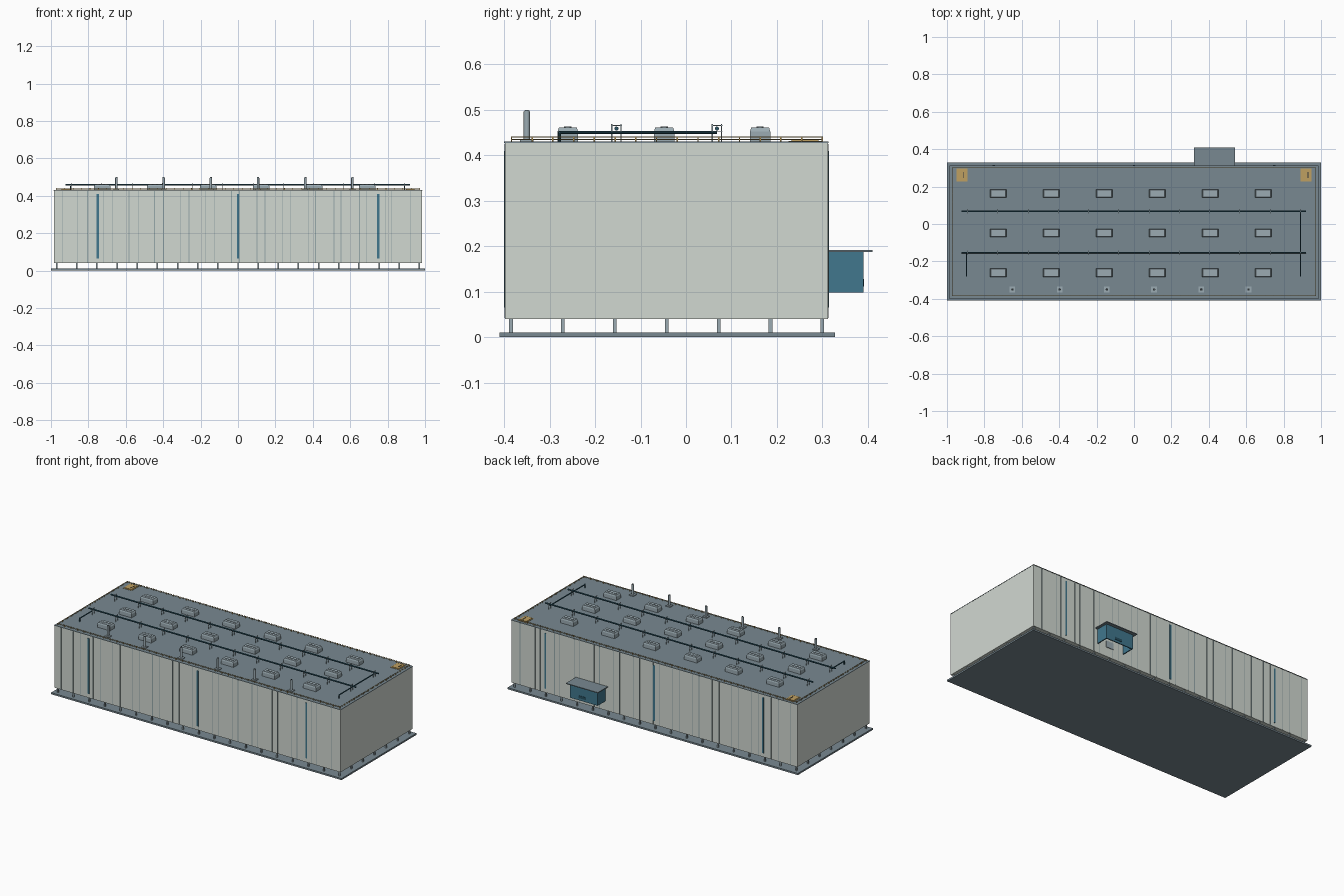
import bpy
import bmesh
from mathutils import Matrix, Vector

cube = bpy.data.objects.get("Cube")
if cube:
    bpy.data.objects.remove(cube, do_unlink=True)


def material(name, r, g, b):
    m = bpy.data.materials.new(name)
    m.use_nodes = True
    m.diffuse_color = (r, g, b, 1)
    m.node_tree.nodes["Principled BSDF"].inputs["Base Color"].default_value = (r, g, b, 1)
    return m


WALL = material("pale wall", 0.64, 0.69, 0.64)
ROOF = material("slate grey", 0.19, 0.25, 0.285)
TEAL = material("teal", 0.052, 0.185, 0.27)
PIPE = material("dark teal", 0.02, 0.08, 0.115)
METAL = material("light metal", 0.33, 0.41, 0.45)
GOLD = material("ochre", 0.52, 0.35, 0.12)
SEAM = material("seam grey", 0.31, 0.40, 0.41)
DARK = material("charcoal", 0.03, 0.035, 0.04)


class Part:
    """Collects simple solids into one named object."""

    def __init__(self):
        self.bm = bmesh.new()

    def box(self, x0, x1, y0, y1, z0, z1, taper=1.0):
        size = Vector((x1 - x0, y1 - y0, z1 - z0))
        mid = Vector((x0 + x1, y0 + y1, z0 + z1)) / 2
        mat = Matrix.Translation(mid) @ Matrix.Diagonal((*size, 1))
        verts = bmesh.ops.create_cube(self.bm, size=1, matrix=mat)["verts"]
        for v in verts:
            if v.co.z > mid.z:
                v.co.x = mid.x + (v.co.x - mid.x) * taper
                v.co.y = mid.y + (v.co.y - mid.y) * taper

    def block(self, x, y, w, d, z0, z1, taper=1.0):
        self.box(x - w / 2, x + w / 2, y - d / 2, y + d / 2, z0, z1, taper)

    def rod(self, a, b, r, sides=10):
        a, b = Vector(a), Vector(b)
        turn = (b - a).to_track_quat("Z", "Y").to_matrix().to_4x4()
        bmesh.ops.create_cone(self.bm, cap_ends=True, segments=sides, radius1=r, radius2=r,
                              depth=(b - a).length,
                              matrix=Matrix.Translation((a + b) / 2) @ turn)

    def done(self, name, mat, smooth=False):
        mesh = bpy.data.meshes.new(name)
        self.bm.to_mesh(mesh)
        self.bm.free()
        mesh.materials.append(mat)
        obj = bpy.data.objects.new(name, mesh)
        bpy.context.collection.objects.link(obj)
        if smooth:
            bpy.ops.object.select_all(action="DESELECT")
            obj.select_set(True)
            bpy.context.view_layer.objects.active = obj
            bpy.ops.object.shade_smooth_by_angle()


def spread(a, b, n):
    return [a + (b - a) * i / (n - 1) for i in range(n)]


FRONT, BACK, SIDE, TOP = -0.398, 0.312, 0.985, 0.43

# Ground slab and the piles carrying the building
p = Part()
p.box(-1, 1, -0.41, 0.328, 0, 0.01)
p.done("base_slab", ROOF)
p = Part()
for x in spread(-0.97, 0.97, 19):
    for y in spread(-0.385, 0.3, 7):
        p.block(x, y, 0.008, 0.008, 0.01, 0.042)
p.done("piles", METAL)

# Main hall and roof sheet
p = Part()
p.box(-SIDE, SIDE, FRONT, BACK, 0.04, 0.427)
p.done("hall_walls", WALL)
p = Part()
p.box(-SIDE - 0.001, SIDE + 0.001, FRONT - 0.002, BACK + 0.002, 0.427, TOP)
p.done("roof_sheet", ROOF)

# Panel joints and teal strips on both long walls
seams, strips = Part(), Part()
for y in (FRONT, BACK):
    for k in range(14):
        for x in (-0.857 + 0.137 * k, -0.94 + 0.1355 * k):
            seams.block(x, y, 0.004, 0.003, 0.042, 0.425)
    for x in (-0.75, 0, 0.75):
        strips.block(x, y, 0.011, 0.005, 0.065, 0.41)
seams.done("panel_joints", SEAM)
strips.done("wall_strips", TEAL)

# Low edge railing around the roof
p = Part()
for z in (0.435, 0.44):
    for y in (-0.384, 0.3):
        p.rod((-0.972, y, z), (0.972, y, z), 0.001, 6)
    for x in (-0.972, 0.972):
        p.rod((x, -0.384, z), (x, 0.3, z), 0.001, 6)
for x in spread(-0.972, 0.972, 44):
    for y in (-0.384, 0.3):
        p.block(x, y, 0.003, 0.003, TOP, 0.441)
for y in spread(-0.384, 0.3, 16):
    for x in (-0.972, 0.972):
        p.block(x, y, 0.003, 0.003, TOP, 0.441)
p.done("roof_railing", GOLD)

# Rooftop ventilation units with raised fan caps
units, caps = Part(), Part()
for x in spread(-0.727, 0.69, 6):
    for y in (0.163, -0.048, -0.26):
        units.block(x, y, 0.088, 0.045, TOP, 0.452)
        units.block(x, y, 0.088, 0.045, 0.452, 0.461, 0.88)
        for dx in (-0.022, 0, 0.022):
            caps.rod((x + dx, y, 0.46), (x + dx, y, 0.464), 0.008, 12)
units.done("vent_units", METAL)
caps.done("vent_fan_caps", METAL, True)

# Row of exhaust stacks along the front
feet, stacks, mouths = Part(), Part(), Part()
for x in spread(-0.65, 0.612, 6):
    feet.block(x, -0.35, 0.03, 0.03, TOP, 0.435)
    stacks.rod((x, -0.35, 0.434), (x, -0.35, 0.496), 0.007, 14)
    stacks.rod((x, -0.35, 0.492), (x, -0.35, 0.499), 0.0055, 14)
    mouths.rod((x, -0.35, 0.498), (x, -0.35, 0.5), 0.004, 14)
feet.done("stack_feet", METAL)
stacks.done("exhaust_stacks", METAL, True)
mouths.done("stack_mouths", DARK, True)

# Two long pipe runs on trestles, with side branches
pipes, trestles = Part(), Part()
for y in (0.068, -0.153):
    pipes.rod((-0.922, y, 0.459), (0.92, y, 0.459), 0.0045)
    for x in spread(-0.89, 0.89, 12):
        for dy in (-0.01, 0.01):
            trestles.block(x, y + dy, 0.003, 0.003, TOP, 0.469)
        for z in (0.452, 0.465):
            trestles.block(x, y, 0.003, 0.024, z, z + 0.002)
for x, end in ((0.89, 0.068), (-0.895, -0.153)):
    pipes.rod((x, -0.28, 0.45), (x, end, 0.45), 0.0035)
    pipes.rod((x, -0.278, TOP), (x, -0.278, 0.453), 0.0035)
pipes.done("roof_pipes", PIPE, True)
trestles.done("pipe_trestles", METAL)

# Roof access hatches in the rear corners
hatches, handles = Part(), Part()
for s in (-1, 1):
    hatches.block(s * 0.92, 0.262, 0.058, 0.072, TOP, 0.432)
    hatches.block(s * 0.92, 0.262, 0.046, 0.06, 0.432, 0.434)
    handles.block(s * 0.92 + 0.01, 0.262, 0.004, 0.03, 0.434, 0.4355)
hatches.done("roof_hatches", GOLD)
handles.done("hatch_handles", DARK)

# Rear entrance porch, open underneath, with a small low vent
p = Part()
for x in (0.335, 0.519):
    p.box(x, x + 0.006, BACK, 0.39, 0.098, 0.188)
p.box(0.335, 0.525, 0.384, 0.39, 0.098, 0.188)
p.done("porch_walls", TEAL)
p = Part()
p.box(0.32, 0.54, BACK, 0.41, 0.187, 0.192)
p.done("porch_canopy", ROOF)
p = Part()
p.block(0.44, 0.39, 0.05, 0.004, 0.112, 0.128)
p.done("porch_vent", PIPE)
p = Part()
p.block(0.437, BACK, 0.05, 0.008, 0.098, 0.138)
p.done("porch_door", METAL)
